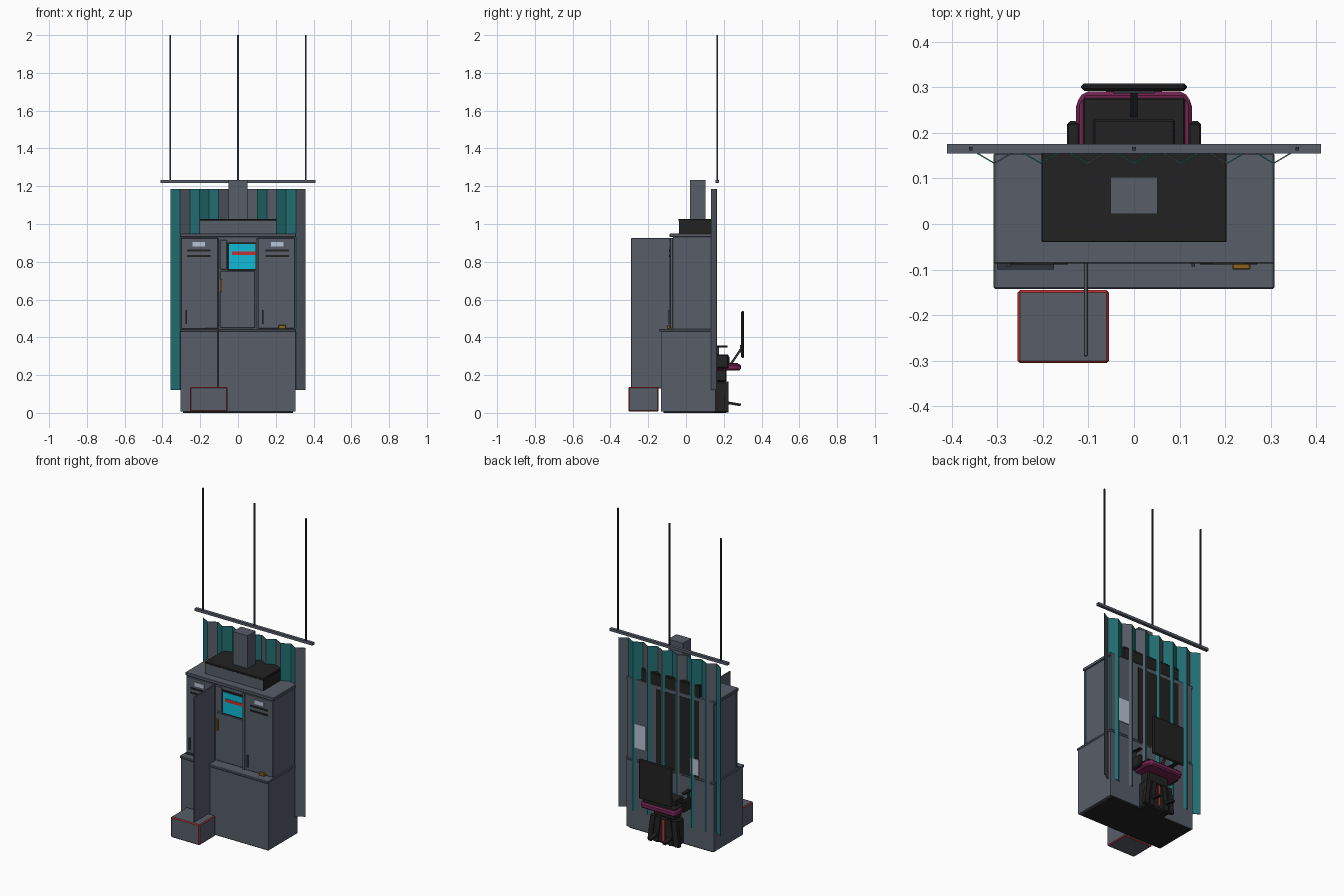
import bpy
import bmesh
from math import radians
from mathutils import Matrix, Vector

default_cube = bpy.data.objects.get("Cube")
if default_cube:
    bpy.data.objects.remove(default_cube, do_unlink=True)


def material(name, r, g, b):
    mat = bpy.data.materials.new(name)
    mat.use_nodes = True
    mat.diffuse_color = (r, g, b, 1)
    shader = mat.node_tree.nodes["Principled BSDF"]
    shader.inputs["Base Color"].default_value = (r, g, b, 1)
    shader.inputs["Roughness"].default_value = 0.7
    return mat


GREY = material("slate grey", .095, .11, .14)
DARK = material("dark steel", .03, .035, .045)
BLACK = material("matte black", .016, .016, .016)
TEAL = material("teal cloth", .016, .16, .17)
CYAN = material("screen cyan", .005, .5, .68)
RED = material("trim red", .55, .03, .03)
MAROON = material("maroon leather", .17, .017, .08)
AMBER = material("amber plastic", .26, .13, .015)
PALE = material("pale grey", .48, .55, .66)


def add_mesh(name, bm, *mats):
    mesh = bpy.data.meshes.new(name)
    bm.to_mesh(mesh)
    bm.free()
    for mat in mats:
        mesh.materials.append(mat)
    obj = bpy.data.objects.new(name, mesh)
    bpy.context.collection.objects.link(obj)
    return obj


def box(name, x, y, z, mat, bevel=0, edge_mat=None):
    """Box from (low, high) ranges, with an optional coloured chamfer."""
    low, high = Vector((x[0], y[0], z[0])), Vector((x[1], y[1], z[1]))
    bm = bmesh.new()
    bmesh.ops.create_cube(bm, size=1)
    bmesh.ops.scale(bm, vec=high - low, verts=bm.verts)
    bmesh.ops.translate(bm, vec=(low + high) / 2, verts=bm.verts)
    mats = [mat] + ([edge_mat] if edge_mat else [])
    obj = add_mesh(name, bm, *mats)
    if bevel:
        mod = obj.modifiers.new("chamfer", "BEVEL")
        mod.width = bevel
        mod.segments = 1
        mod.material = 1 if edge_mat else -1
    return obj


def wide(half):
    return (-half, half)


def mirrored(x, side):
    return tuple(sorted((side * x[0], side * x[1])))


def beam(name, start, end, width, depth, mat):
    """Straight bar between two points."""
    start, end = Vector(start), Vector(end)
    axis = end - start
    bm = bmesh.new()
    bmesh.ops.create_cube(bm, size=1)
    bmesh.ops.scale(bm, vec=(width, depth, axis.length), verts=bm.verts)
    turn = axis.to_track_quat("Z", "Y").to_matrix().to_4x4()
    bmesh.ops.transform(bm, matrix=Matrix.Translation((start + end) / 2) @ turn, verts=bm.verts)
    return add_mesh(name, bm, mat)


BACK = .155      # rear wall of the cabinet
FRONT = -.085    # front of the upper doors
LEDGE = .445     # top of the base cabinet

# Base cabinet with its ledge and dark underside
box("base_cabinet", wide(.305), (-.132, BACK), (.008, .43), GREY)
box("base_ledge", wide(.308), (-.142, BACK), (.43, LEDGE), GREY, .003)
box("base_underside", wide(.29), (-.12, BACK - .005), (0, .008), BLACK)

# Upper cabinet, recessed in the middle
box("upper_cabinet", wide(.3), (FRONT + .015, BACK), (LEDGE, .935), GREY)
box("upper_top", wide(.308), (FRONT - .002, BACK), (.93, .95), GREY, .003)

# Side doors with vents, label and handle
for side, word in ((-1, "right"), (1, "left")):
    box(word + "_door", mirrored((.107, .302), side), (FRONT, FRONT + .015),
        (LEDGE + .003, .926), GREY, .002)
    for level in (.83, .86):
        box(word + "_vent", mirrored((.145, .27), side), (FRONT - .004, FRONT),
            (level - .005, level + .005), BLACK)
    box(word + "_label", mirrored((.175, .24), side), (FRONT - .003, FRONT), (.88, .905), PALE)
    handle_x = -.275 if side < 0 else .13
    box(word + "_handle", (handle_x - .004, handle_x + .004), (FRONT - .008, FRONT),
        (.47, .545), DARK)

# Middle bay: screen, small door and latch
bay = FRONT + .015
box("middle_door", (-.095, .09), (bay - .006, bay), (.45, .75), GREY, .002)
box("middle_side_panel", (-.095, -.058), (bay - .006, bay), (.76, .915), GREY, .002)
box("screen_frame", (-.055, .097), (bay - .008, bay), (.755, .902), BLACK)
box("screen", (-.047, .092), (bay - .01, bay - .006), (.762, .893), CYAN)
box("screen_stripe", (-.032, .092), (bay - .012, bay - .009), (.835, .855), RED)
box("middle_latch", (-.094, -.084), (bay - .014, bay - .005), (.64, .71), AMBER)
box("middle_divider", (.094, .106), (FRONT - .002, bay), (LEDGE, .926), GREY)

# Open door standing on the step box
box("open_door", (-.11, -.101), (-.29, FRONT), (.13, .925), GREY, .002)
box("step_box", (-.255, -.055), (-.305, -.145), (.008, .137), GREY, .005, RED)

# Things lying on the ledge
box("ledge_tray", (-.3, -.175), (-.1, FRONT), (LEDGE, LEDGE + .004), DARK)
box("ledge_scanner", (.215, .255), (-.1, FRONT), (LEDGE, LEDGE + .02), AMBER, .003)

# Roof housing and duct
box("roof_housing", wide(.2), (-.037, BACK), (.95, 1.02), GREY)
box("roof_cover", wide(.203), (-.04, BACK + .001), (1.015, 1.027), BLACK, .002)
for side, word in ((-1, "right"), (1, "left")):
    box(word + "_roof_cheek", mirrored((.2, .203), side), (-.037, BACK), (.95, 1.016), BLACK)
box("roof_back", wide(.2), (BACK, BACK + .001), (.95, 1.016), BLACK)
box("duct", wide(.051), (.022, .103), (1.025, 1.233), GREY)

# Rear service opening and plates
box("rear_opening", (-.2, .1), (BACK, BACK + .002), (.44, .925), BLACK)
box("rear_notice", (.17, .25), (BACK, BACK + .005), (.52, .67), PALE)
box("rear_sheet", (-.2, -.145), (BACK, BACK + .006), (.46, .56), PALE)

# Pleated curtain: one quad per fold
PLEATS = "TGTTTGTTGTGTTG"
bm = bmesh.new()
columns = []
for i in range(len(PLEATS) + 1):
    x = -.357 + .051 * i
    y = .133 if i % 2 else .163
    columns.append([bm.verts.new((x, y, z)) for z in (.122, 1.185)])
for kind, a, b in zip(PLEATS, columns, columns[1:]):
    face = bm.faces.new((a[0], b[0], b[1], a[1]))
    face.material_index = 0 if kind == "T" else 1
curtain = add_mesh("curtain", bm, TEAL, GREY)
cloth = curtain.modifiers.new("thickness", "SOLIDIFY")
cloth.thickness = .003
cloth.offset = 0

# Hanging rail and rods
box("curtain_rail", wide(.41), (.155, .175), (1.216, 1.232), GREY)
for x in (-.358, 0, .358):
    box("hanging_rod", (x - .004, x + .004), (.161, .169), (1.23, 2), DARK)

# Chair pedestal with slanted ribs
box("chair_pedestal", wide(.09), (.1, .22), (0, .165), BLACK, .008)
box("chair_column", wide(.075), (.1, .215), (.165, .23), BLACK, .006)
box("pedestal_stripe", wide(.006), (.218, .224), (.02, .155), RED)
for side in (-1, 1):
    for x in (.035, .075):
        beam("pedestal_rib", (side * (x + .02), .215, .005), (side * x, .215, .165),
             .022, .03, BLACK)
    beam("foot_bar", (side * .05, .21, .055), (side * .05, .29, .042), .022, .014, BLACK)

# Chair seat with chamfered rear corners
profile = [(-.127, .1), (.127, .1), (.127, .265), (.11, .29), (-.11, .29), (-.127, .265)]
bm = bmesh.new()
seat = bm.faces.new([bm.verts.new((x, y, .225)) for x, y in profile])
extruded = bmesh.ops.extrude_face_region(bm, geom=[seat])
top_verts = [v for v in extruded["geom"] if isinstance(v, bmesh.types.BMVert)]
bmesh.ops.translate(bm, vec=(0, 0, .035), verts=top_verts)
bmesh.ops.recalc_face_normals(bm, faces=bm.faces)
chair_seat = add_mesh("chair_seat", bm, MAROON)
rim = chair_seat.modifiers.new("chamfer", "BEVEL")
rim.width = .008
rim.segments = 1
box("seat_cushion", wide(.112), (.1, .276), (.255, .265), BLACK, .003)
box("seat_pad", wide(.09), (.1, .23), (.26, .3), BLACK, .005)

# Armrests
for side, word in ((-1, "right"), (1, "left")):
    box(word + "_arm", mirrored((.122, .147), side), (.12, .226), (.235, .31), BLACK, .007)
    box(word + "_arm_post", mirrored((.13, .14), side), (.16, .175), (.3, .35), DARK)
    box(word + "_arm_pad", mirrored((.12, .147), side), (.12, .221), (.346, .356), BLACK, .003)

# Backrest and its bracket
box("backrest", wide(.116), (.292, .308), (.29, .54), BLACK, .006)
beam("backrest_bracket", (0, .235, .255), (0, .293, .34), .016, .012, DARK)
box("bracket_plate", wide(.045), (.286, .294), (.32, .36), DARK)
